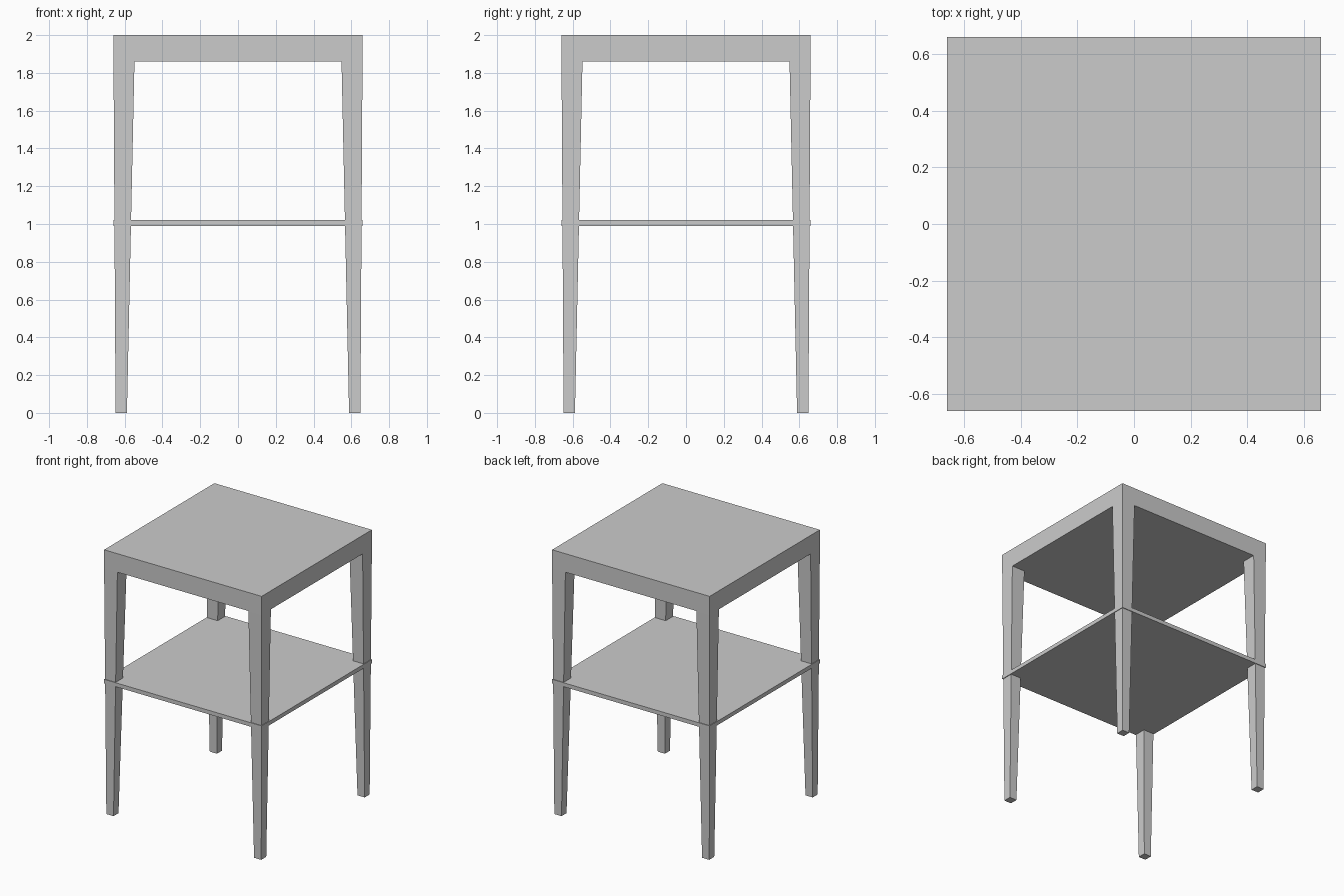
import bpy, bmesh

if "Cube" in bpy.data.objects:
    bpy.data.objects.remove(bpy.data.objects["Cube"])

HALF = 0.659     # half width of top and shelf
TOP_Z = 1.86     # underside of the top slab


def frustum(name, lower, upper):
    """Four-sided block between two rectangles (x0, x1, y0, y1, z)."""
    bm = bmesh.new()
    rings = []
    for x0, x1, y0, y1, z in (lower, upper):
        rings.append([bm.verts.new(p) for p in
                      ((x0, y0, z), (x1, y0, z), (x1, y1, z), (x0, y1, z))])
    a, b = rings
    bm.faces.new(a[::-1])
    bm.faces.new(b)
    for i in range(4):
        j = (i + 1) % 4
        bm.faces.new((a[i], a[j], b[j], b[i]))
    bmesh.ops.recalc_face_normals(bm, faces=bm.faces)
    mesh = bpy.data.meshes.new(name)
    bm.to_mesh(mesh)
    bm.free()
    obj = bpy.data.objects.new(name, mesh)
    bpy.context.collection.objects.link(obj)
    return obj


def slab(name, z0, z1):
    return frustum(name, (-HALF, HALF, -HALF, HALF, z0),
                   (-HALF, HALF, -HALF, HALF, z1))


# Thick table top and thin middle shelf
slab("table_top", TOP_Z, 2.0)
slab("shelf", 0.99, 1.02)

# Tapered legs, one per corner
for side, sx in (("left", -1), ("right", 1)):
    for end, sy in (("front", -1), ("back", 1)):
        def section(inner, outer, z):
            xs = sorted((sx * inner, sx * outer))
            ys = sorted((sy * inner, sy * outer))
            return (*xs, *ys, z)
        frustum(f"{end}_{side}_leg", section(0.588, 0.648, 0.0),
                section(0.548, HALF, TOP_Z))
